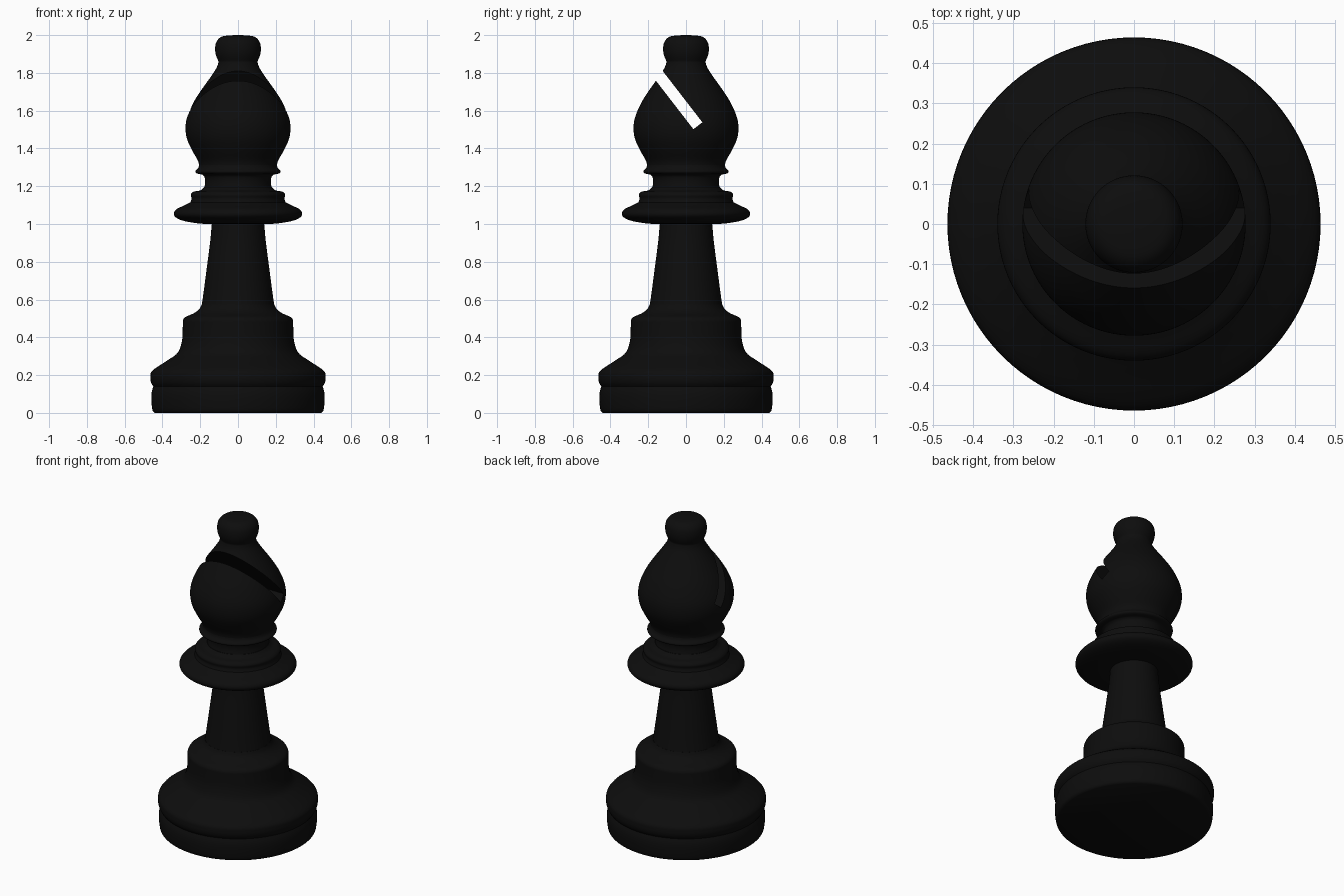
import bpy, bmesh, math
from mathutils import Vector, Matrix

default_cube = bpy.data.objects.get("Cube")
if default_cube:
    bpy.data.objects.remove(default_cube, do_unlink=True)

SEGMENTS = 96
SHARP_ANGLE = math.radians(40)

black = bpy.data.materials.new("black lacquer")
black.use_nodes = True
colour = (0.004, 0.004, 0.004, 1)
black.diffuse_color = colour
black.node_tree.nodes["Principled BSDF"].inputs["Base Color"].default_value = colour


def smooth_curve(points, steps=4):
    """Catmull-Rom curve through (radius, height) points."""
    pts = [Vector(p) for p in points]
    ends = [pts[0]] + pts + [pts[-1]]
    curve = []
    for a, b, c, d in zip(ends, ends[1:], ends[2:], ends[3:]):
        for i in range(steps):
            t = i / steps
            curve.append(0.5 * (2 * b + (c - a) * t + (2 * a - 5 * b + 4 * c - d) * t ** 2
                                + (3 * b - a - 3 * c + d) * t ** 3))
    return curve + [pts[-1]]


def shade(obj):
    bpy.ops.object.select_all(action="DESELECT")
    obj.select_set(True)
    bpy.context.view_layer.objects.active = obj
    bpy.ops.object.shade_smooth_by_angle(angle=SHARP_ANGLE)


def finish(name, bm):
    bmesh.ops.recalc_face_normals(bm, faces=bm.faces)
    mesh = bpy.data.meshes.new(name)
    bm.to_mesh(mesh)
    bm.free()
    mesh.materials.append(black)
    obj = bpy.data.objects.new(name, mesh)
    bpy.context.collection.objects.link(obj)
    return obj


def turned(name, *sections):
    """Closed lathe solid; each section is smooth, with a crease between sections."""
    profile = [p for s in sections for p in smooth_curve(s)]
    bm = bmesh.new()
    verts = [bm.verts.new((max(r, 0), 0, z)) for r, z in profile]
    edges = [bm.edges.new(pair) for pair in zip(verts, verts[1:])]
    bmesh.ops.spin(bm, geom=verts + edges, axis=(0, 0, 1), cent=(0, 0, 0),
                   angle=math.tau, steps=SEGMENTS, use_duplicate=False)
    bmesh.ops.remove_doubles(bm, verts=bm.verts, dist=0.0002)
    bmesh.ops.holes_fill(bm, edges=[e for e in bm.edges if e.is_boundary], sides=0)
    obj = finish(name, bm)
    shade(obj)
    return obj


# Foot: plinth, bulging rim, hollow and shoulder
turned("base",
       [(.44, 0), (.453, .015), (.459, .07), (.457, .11), (.448, .14)],
       [(.448, .14), (.46, .16), (.464, .19), (.452, .225), (.37, .28), (.318, .32), (.297, .38), (.293, .44), (.292, .49)],
       [(.292, .49), (.28, .507), (.235, .527), (.205, .55), (.192, .575)])

# Tapering stem
turned("stem", [(.192, .57), (.182, .64), (.161, .8), (.147, .91), (.138, 1.01)])

# Wide collar with a smaller step on top
turned("collar",
       [(.13, 1.0), (.21, 1.003), (.3, 1.02), (.338, 1.045), (.33, 1.075), (.285, 1.098), (.252, 1.115)],
       [(.252, 1.115), (.246, 1.135), (.25, 1.155), (.235, 1.171), (.2, 1.178), (.18, 1.195)])

# Neck and the ring beneath the head
turned("neck",
       [(.18, 1.18), (.174, 1.22), (.178, 1.25), (.19, 1.262)],
       [(.19, 1.262), (.218, 1.268), (.225, 1.28), (.21, 1.298), (.205, 1.32)])

# Mitre-shaped head with its rounded finial
head = turned("head",
              [(.205, 1.3), (.212, 1.335), (.243, 1.39), (.27, 1.45), (.278, 1.51), (.268, 1.57), (.235, 1.645),
               (.19, 1.715), (.14, 1.785), (.112, 1.83), (.103, 1.86)],
              [(.103, 1.86), (.117, 1.895), (.121, 1.93), (.114, 1.965), (.09, 1.99), (.05, 1.998), (0, 2)])

# Slanted slot sawn into the front of the head
LENGTH, WIDTH = .6, .06
bm = bmesh.new()
bmesh.ops.create_cube(bm, size=1, matrix=Matrix.Translation((0, .063, 1.52))
                      @ Matrix.Rotation(.658, 4, "X")
                      @ Matrix.Translation((0, 0, LENGTH / 2))
                      @ Matrix.Diagonal((1, WIDTH, LENGTH, 1)))
cutter = finish("slot_cutter", bm)
cutter.hide_render = True
slot = head.modifiers.new("slot", "BOOLEAN")
slot.operation = "DIFFERENCE"
slot.solver = "EXACT"
slot.object = cutter
bpy.context.view_layer.objects.active = head
bpy.ops.object.modifier_apply(modifier=slot.name)
bpy.data.objects.remove(cutter, do_unlink=True)
shade(head)
